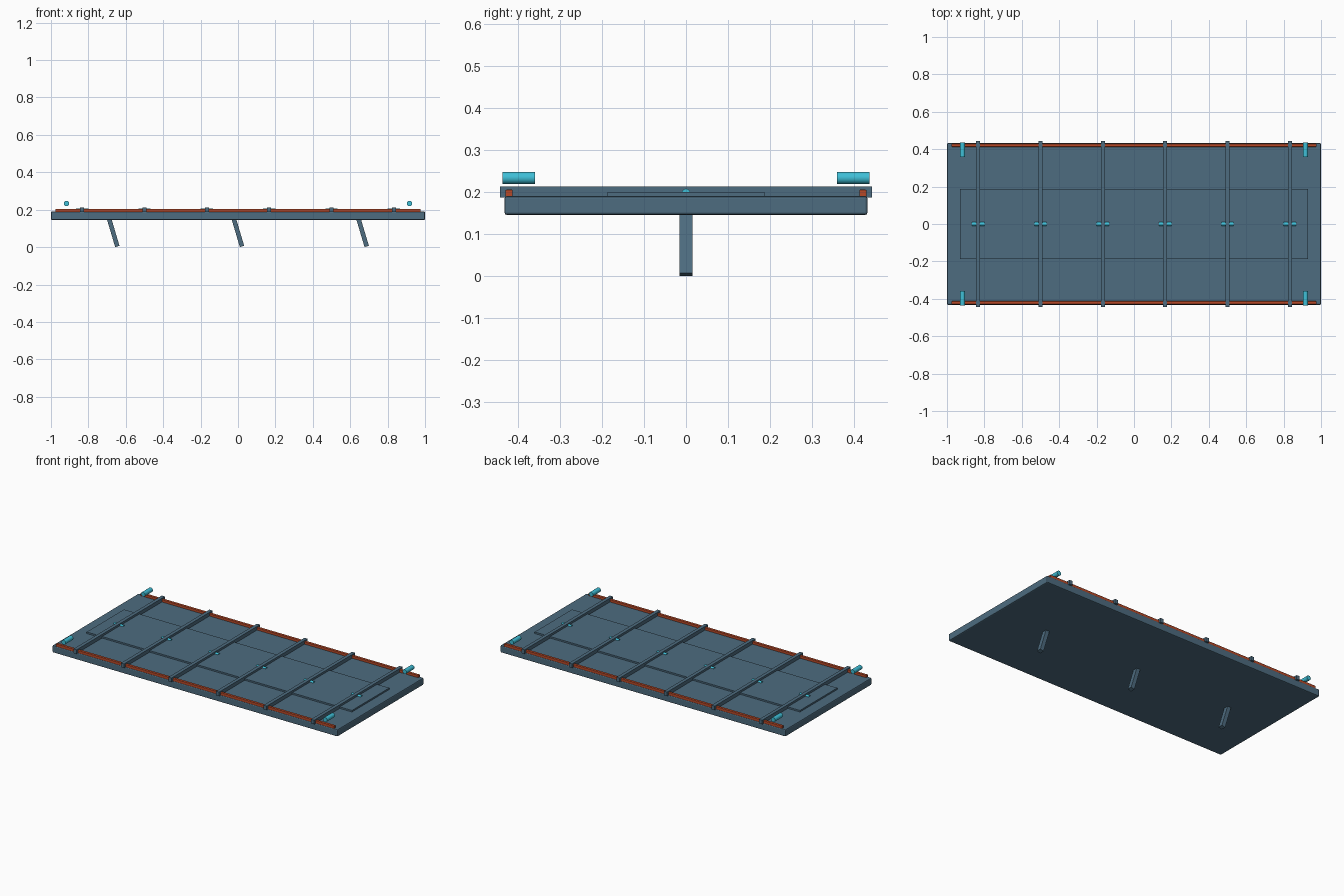
import bpy, math

if "Cube" in bpy.data.objects:
    bpy.data.objects.remove(bpy.data.objects["Cube"])


def material(name, rgb):
    m = bpy.data.materials.new(name)
    m.diffuse_color = (*rgb, 1)
    m.use_nodes = True
    m.node_tree.nodes["Principled BSDF"].inputs["Base Color"].default_value = m.diffuse_color
    return m


STEEL = material("blue_grey", (0.075, 0.15, 0.215))
RED = material("rust_red", (0.47, 0.065, 0.02))
CYAN = material("cyan", (0.05, 0.52, 0.68))


def box(name, loc, size, mat, bevel=0.0, tilt=0.0):
    bpy.ops.mesh.primitive_cube_add(size=1, location=loc)
    o = bpy.context.object
    o.name = name
    o.scale = size
    bpy.ops.object.transform_apply(location=False, rotation=False, scale=True)
    o.rotation_euler.y = tilt
    o.data.materials.append(mat)
    if bevel:
        b = o.modifiers.new("bevel", 'BEVEL')
        b.width = bevel
        b.segments = 2
    return o


def rod(name, loc, radius, length, axis, mat):
    rot = (0, math.pi / 2, 0) if axis == 'X' else (math.pi / 2, 0, 0)
    bpy.ops.mesh.primitive_cylinder_add(vertices=16, radius=radius, depth=length,
                                        location=loc, rotation=rot)
    o = bpy.context.object
    o.name = name
    o.data.materials.append(mat)
    bpy.ops.object.shade_smooth_by_angle(angle=math.radians(40))
    return o


# main slab and raised centre plate
box("deck_slab", (0, 0, 0.1675), (2.0, 0.864, 0.045), STEEL, 0.006)
box("centre_plate", (0, 0, 0.193), (1.86, 0.374, 0.014), STEEL)

# red rails along both long edges
for s in (-1, 1):
    box("side_rail", (0, s * 0.421, 0.196), (1.95, 0.017, 0.018), RED, 0.002)

# cross ribs with small cyan pins through their middles
for i in range(6):
    x = -5 / 6 + i / 3
    box("cross_rib", (x, 0, 0.2), (0.022, 0.886, 0.026), STEEL)
    rod("rib_pin", (x, 0, 0.1975), 0.010, 0.066, 'X', CYAN)

# cyan rollers floating over the corners
for sx in (-1, 1):
    for sy in (-1, 1):
        rod("corner_roller", (sx * 0.917, sy * 0.398, 0.233), 0.0145, 0.078, 'Y', CYAN)

# three slanted legs, top ends buried in the slab
TILT, LENGTH, THICK = -0.29, 0.165, 0.024
half_height = (LENGTH * math.cos(TILT) + THICK * abs(math.sin(TILT))) / 2
for x in (-2 / 3, 0, 2 / 3):
    box("slanted_leg", (x - 0.002, 0, half_height), (THICK, 0.03, LENGTH), STEEL, 0, TILT)
